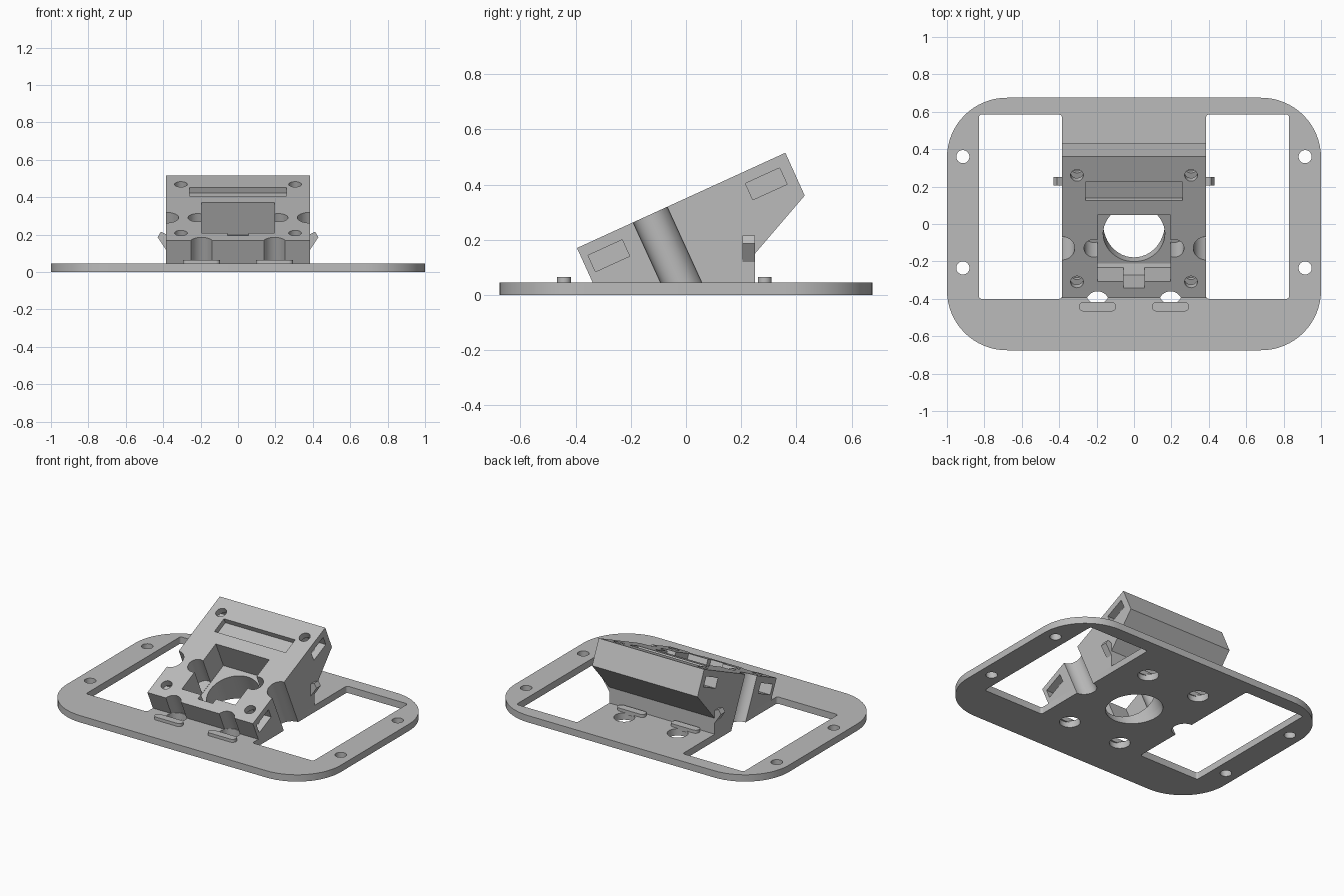
import bpy, bmesh, math
from mathutils import Matrix, Vector

if "Cube" in bpy.data.objects:
    bpy.data.objects.remove(bpy.data.objects["Cube"])

SLOPE = math.atan2(0.345, 0.755)   # tilt of the mounting face
PLATE_TOP = 0.045

grey = bpy.data.materials.new("grey plastic")
grey.diffuse_color = (0.5, 0.5, 0.5, 1)
grey.use_nodes = True
grey.node_tree.nodes["Principled BSDF"].inputs["Base Color"].default_value = grey.diffuse_color


def new_object(name, bm, matrix=Matrix()):
    bm.transform(matrix)
    bmesh.ops.recalc_face_normals(bm, faces=bm.faces)
    mesh = bpy.data.meshes.new(name)
    bm.to_mesh(mesh)
    bm.free()
    mesh.materials.append(grey)
    obj = bpy.data.objects.new(name, mesh)
    bpy.context.collection.objects.link(obj)
    return obj


def prism(name, points, offset, matrix=Matrix()):
    """Extrude a closed outline of 3D points along offset."""
    bm = bmesh.new()
    face = bm.faces.new([bm.verts.new(p) for p in points])
    out = bmesh.ops.extrude_face_region(bm, geom=[face])
    verts = [v for v in out["geom"] if isinstance(v, bmesh.types.BMVert)]
    bmesh.ops.translate(bm, verts=verts, vec=Vector(offset))
    return new_object(name, bm, matrix)


def rounded(x0, x1, y0, y1, r, z, steps=12):
    """Outline of a rectangle with round corners."""
    pts = []
    corners = ((x1 - r, y1 - r), (x0 + r, y1 - r), (x0 + r, y0 + r), (x1 - r, y0 + r))
    for i, (cx, cy) in enumerate(corners):
        for k in range(steps + 1):
            a = math.pi / 2 * (i + k / steps)
            pts.append((cx + r * math.cos(a), cy + r * math.sin(a), z))
    return pts


def box(name, x, y, z, matrix=Matrix()):
    pts = [(x[0], y[0], z[0]), (x[1], y[0], z[0]), (x[1], y[1], z[0]), (x[0], y[1], z[0])]
    return prism(name, pts, (0, 0, z[1] - z[0]), matrix)


def cylinder(name, x, y, r, z, matrix=Matrix()):
    bm = bmesh.new()
    bmesh.ops.create_cone(bm, cap_ends=True, segments=48, radius1=r, radius2=r,
                          depth=z[1] - z[0],
                          matrix=Matrix.Translation((x, y, (z[0] + z[1]) / 2)))
    return new_object(name, bm, matrix)


def cut(target, cutter):
    cutter.hide_render = True
    mod = target.modifiers.new("cut", 'BOOLEAN')
    mod.operation, mod.solver, mod.object = 'DIFFERENCE', 'EXACT', cutter
    bpy.context.view_layer.objects.active = target
    bpy.ops.object.modifier_apply(modifier=mod.name)


def remove(obj):
    bpy.data.objects.remove(obj, do_unlink=True)


def cut_once(target, cutter):
    cut(target, cutter)
    remove(cutter)


def on_slope(y):
    """Frame on the tilted face: local y runs up the slope, local z points out."""
    z = 0.17 + (y + 0.395) * math.tan(SLOPE)
    return Matrix.Translation((0, y, z)) @ Matrix.Rotation(SLOPE, 4, 'X')


# Base plate with windows, screw holes and bolt holes
plate = prism("base_plate", rounded(-1, 1, -0.675, 0.675, 0.32, 0, 16), (0, 0, PLATE_TOP))
for s in (-1, 1):
    xs = sorted((s * 0.385, s * 0.83))
    cut_once(plate, prism("window_cutter", rounded(*xs, -0.4, 0.585, 0.015, -0.1, 4), (0, 0, 0.3)))
    for y in (0.36, -0.235):
        cut_once(plate, cylinder("screw_cutter", s * 0.915, y, 0.035, (-0.1, 0.2)))
    for y in (-0.365, 0.365):
        cut_once(plate, cylinder("bolt_cutter", s * 0.195, y, 0.063, (-0.1, 0.2)))

# Wedge shaped housing
profile = [(-0.395, 0.17), (0.36, 0.515), (0.43, 0.36), (0.25, 0.15),
           (0.25, PLATE_TOP), (-0.338, PLATE_TOP)]
body = prism("wedge_housing", [(-0.385, y, z) for y, z in profile], (0.77, 0, 0))

# Square pocket with its front notch and round side reliefs
centre = on_slope(-0.13)
cut_once(body, box("pocket_cutter", (-0.195, 0.195), (-0.195, 0.195), (-0.19, 0.1), centre))
cut_once(body, box("notch_cutter", (-0.055, 0.055), (-0.232, -0.15), (-0.189, 0.1), centre))
for s in (-1, 1):
    cut_once(body, cylinder("relief_cutter", s * 0.215, 0.0, 0.052, (-0.188, 0.1), centre))

# Central opening through housing and plate
opening = cylinder("opening_cutter", 0, 0, 0.165, (-0.45, -0.12), centre)
cut(body, opening)
cut(plate, opening)
remove(opening)

# Shallow slot near the upper edge
cut_once(body, box("slot_cutter", (-0.26, 0.26), (-0.055, 0.055), (-0.035, 0.1), on_slope(0.175)))

for s in (-1, 1):
    # Side grooves through housing and plate
    groove = cylinder("groove_cutter", s * 0.385, 0, 0.068, (-0.6, 0.2), centre)
    cut(body, groove)
    cut(plate, groove)
    remove(groove)
    # Front grooves
    cut_once(body, cylinder("front_groove_cutter", s * 0.195, 0, 0.06, (-0.4, 0.2), on_slope(-0.415)))
    # Screw holes and the nut slots that meet them from the side
    for y in (0.26, -0.31):
        xs = sorted((s * 0.26, s * 0.5))
        cut_once(body, cylinder("hole_cutter", s * 0.305, 0, 0.034, (-0.13, 0.1), on_slope(y)))
        cut_once(body, box("nut_cutter", xs, (-0.068, 0.068), (-0.106, -0.041), on_slope(y)))

for s, side in ((-1, "left"), (1, "right")):
    # Snap hooks on the housing sides
    hook = [(0.38, 0.112), (0.43, 0.187), (0.412, 0.215), (0.38, 0.2)]
    prism(side + "_snap_hook", [(s * x, 0.205, z) for x, z in hook], (0, 0.045, 0))
    # Raised lips beside the bolt holes
    for y, end in ((-0.442, "front"), (0.285, "back")):
        xs = sorted((s * 0.095, s * 0.295))
        prism(f"{end}_{side}_lip", rounded(*xs, y - 0.025, y + 0.025, 0.0249, PLATE_TOP - 0.01, 8),
              (0, 0, 0.03))

# Smooth the round walls, keep the edges crisp
bpy.ops.object.select_all(action='DESELECT')
for obj in bpy.context.scene.objects:
    obj.select_set(True)
bpy.context.view_layer.objects.active = body
bpy.ops.object.shade_smooth_by_angle(angle=math.radians(30))
